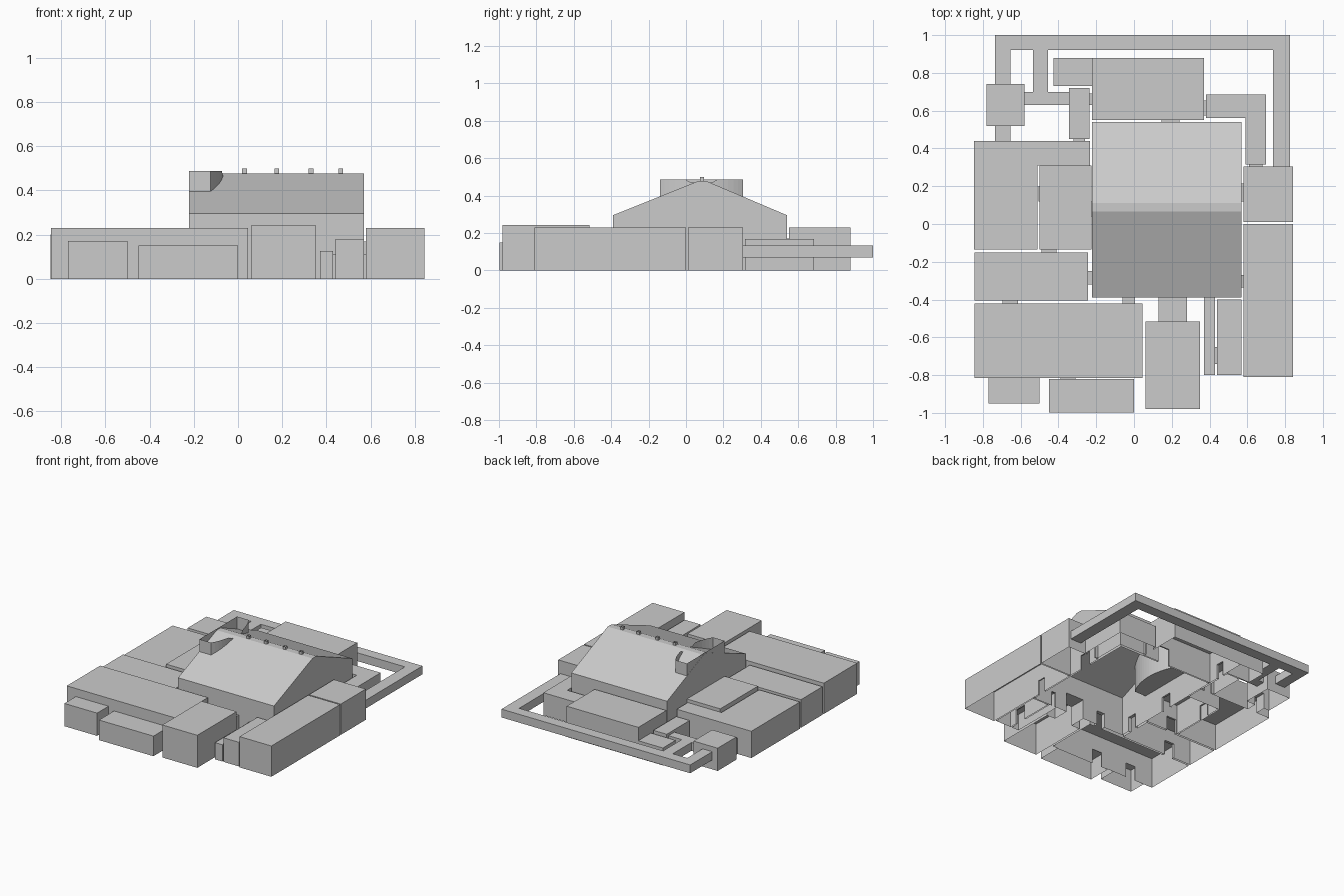
import bpy, math

if "Cube" in bpy.data.objects:
    bpy.data.objects.remove(bpy.data.objects["Cube"])

# Doorways / short passages between rooms: x0, x1, y0, y1, height
DOORS = [
    (.13, .28, -.515, -.39, .15), (-.06, .005, -.42, -.39, .11),
    (-.695, -.615, -.42, -.40, .11), (-.49, -.41, -.15, -.135, .11),
    (-.735, -.655, .44, .52, .12), (-.39, -.31, -.82, -.815, .11),
    (-.69, -.61, -.816, -.814, .11), (.145, .24, .54, .55, .13),
    (.43, .44, -.74, -.65, .11), (.57, .58, -.335, -.27, .11),
    (.57, .58, .12, .215, .11), (.37, .38, .575, .655, .11),
    (.61, .68, .305, .315, .11), (-.235, -.22, .63, .69, .11),
    (-.32, -.26, .44, .45, .11), (-.235, -.22, .04, .12, .11),
    (-.245, -.22, -.32, -.25, .11), (.385, .415, -.395, -.385, .11),
    (-.505, -.495, .12, .2, .11),
]
E = .003


def make(name, verts, faces):
    mesh = bpy.data.meshes.new(name)
    mesh.from_pydata(verts, [], faces)
    mesh.update()
    ob = bpy.data.objects.new(name, mesh)
    bpy.context.collection.objects.link(ob)
    return ob


def shell(name, plan, h, roof=True, extra=()):
    """Floorless room: counter-clockwise plan, walls with doorways, flat roof."""
    V, F = [], []

    def face(pts):
        F.append(tuple(range(len(V), len(V) + len(pts))))
        V.extend(pts)

    for i, a in enumerate(plan):
        b = plan[(i + 1) % len(plan)]
        k = 0 if abs(a[1] - b[1]) < 1e-6 else 1          # axis the wall runs along
        lo, hi = sorted((a[k], b[k]))
        c = a[1 - k]
        gaps = []
        for d in DOORS:
            r, s = (d[0:2], d[2:4]) if k == 0 else (d[2:4], d[0:2])
            if s[0] - E <= c <= s[1] + E and r[0] >= lo - E and r[1] <= hi + E:
                gaps.append((r[0], r[1], min(d[4], h - .01)))
        panels, t = [], lo
        for g0, g1, gh in sorted(gaps):
            panels += [(t, g0, 0), (g0, g1, gh)]
            t = g1
        panels.append((t, hi, 0))
        for p, q, z in panels:
            if q - p < 1e-4:
                continue
            if a[k] > b[k]:
                p, q = q, p
            P, Q = ((p, c), (q, c)) if k == 0 else ((c, p), (c, q))
            face([(*P, z), (*Q, z), (*Q, h), (*P, h)])
    if roof:
        face([(x, y, h) for x, y in plan])
    for f in extra:
        face(f)
    return make(name, V, F)


def rect(x0, x1, y0, y1):
    return [(x0, y0), (x1, y0), (x1, y1), (x0, y1)]


def prism(name, plan, z0, z1):
    n = len(plan)
    V = [(x, y, z) for z in (z0, z1) for x, y in plan]
    F = [(i, (i + 1) % n, n + (i + 1) % n, n + i) for i in range(n)]
    return make(name, V, F + [tuple(range(n))[::-1], tuple(range(n, 2 * n))])


# Great hall: walls, gable ends and roof with a flat ridge
X0, X1 = -.222, .57
prof = [(-.39, .295), (.065, .477), (.11, .477), (.54, .295)]
slopes = [[(X0, *p), (X1, *p), (X1, *q), (X0, *q)] for p, q in zip(prof, prof[1:])]
gables = [[(X1, *p) for p in prof][::-1], [(X0, *p) for p in prof]]
shell("great_hall", rect(X0, X1, -.39, .54), .295, False, slopes + gables)

# Rooms: name, rectangle, height
ROOMS = [
    ("back_hall", (-.222, .37, .55, .88), .23),
    ("back_closet", (-.425, -.222, .73, .88), .13),
    ("back_stair_room", (-.345, -.235, .45, .72), .15),
    ("corner_tower", (-.78, -.58, .52, .74), .17),
    ("inner_west_room", (-.5, -.225, -.135, .31), .225),
    ("west_gallery", (-.845, -.243, -.405, -.15), .21),
    ("front_west_hall", (-.845, .045, -.815, -.42), .23),
    ("front_west_annex", (-.77, -.5, -.95, -.815), .17),
    ("front_annex", (-.45, 0, -.998, -.82), .15),
    ("entrance_hall", (.06, .35, -.98, -.515), .243),
    ("narrow_passage", (.37, .43, -.80, -.39), .125),
    ("side_chamber", (.44, .57, -.80, -.40), .18),
    ("east_hall", (.58, .843, -.81, 0), .23),
    ("east_room", (.58, .843, .01, .305), .23),
]
for name, r, h in ROOMS:
    shell(name, rect(*r), h)

# L-shaped rooms
shell("west_room", [(-.848, -.135), (-.51, -.135), (-.51, .31), (-.232, .31),
                    (-.232, .44), (-.848, .44)], .2)
shell("back_corner_room", [(.59, .315), (.70, .315), (.70, .685), (.38, .685),
                           (.38, .56), (.59, .56)], .168)

# Passage linings: two sides and a lid, open at both ends
for i, (x0, x1, y0, y1, h) in enumerate(DOORS):
    along_y = not ((x1 - x0) < (y1 - y0) and (x1 - x0) < .03)
    V = [(x, y, z) for z in (0, h) for x, y in rect(x0, x1, y0, y1)]
    sides = [(1, 2, 6, 5), (3, 0, 4, 7)] if along_y else [(0, 1, 5, 4), (2, 3, 7, 6)]
    make(f"passage_{i}", V, sides + [(4, 5, 6, 7)])

# Raised outer corridor around the back
prism("outer_corridor", [(-.735, .74), (-.655, .74), (-.655, .92), (-.535, .92), (-.535, .70),
                         (-.58, .70), (-.58, .63), (-.345, .63), (-.345, .70), (-.455, .70),
                         (-.455, .92), (.735, .92), (.735, .305), (.825, .305),
                         (.825, 1), (-.735, 1)], .07, .132)

# Bowed gallery at the west end of the hall; its open-topped wall pokes through the roof
cy, half, sag = .0825, .2225, .06
R = (half ** 2 + sag ** 2) / (2 * sag)
amax = math.asin(half / R)
arc = [(-.125 + sag - R + R * math.cos(t), cy + R * math.sin(t))
       for t in (amax * (i / 8 - 1) for i in range(17))]
bow = [(-.221, cy - half)] + arc + [(-.221, cy + half)]
n = len(bow)
V = [(x, y, z) for z in (.2, .487) for x, y in bow]
# the wall is dropped where it would stand above the ridge
for i in range(n, 2 * n):
    if abs(V[i][1] - cy) < .07:
        V[i] = (*V[i][:2], .47)
make("bowed_gallery", V, [(i, i + 1, n + i + 1, n + i) for i in range(n - 1)]
     + [(n - 1, 0, n, 2 * n - 1), tuple(range(n))[::-1]])

# Hanging rods along the ridge, open at the top
for i, x in enumerate((.03, .175, .33, .465)):
    p = rect(x - .011, x + .011, .074, .096)
    make(f"ridge_rod_{i}", [(a, b, z) for z in (.44, .498) for a, b in p],
         [(j, (j + 1) % 4, 4 + (j + 1) % 4, 4 + j) for j in range(4)])
